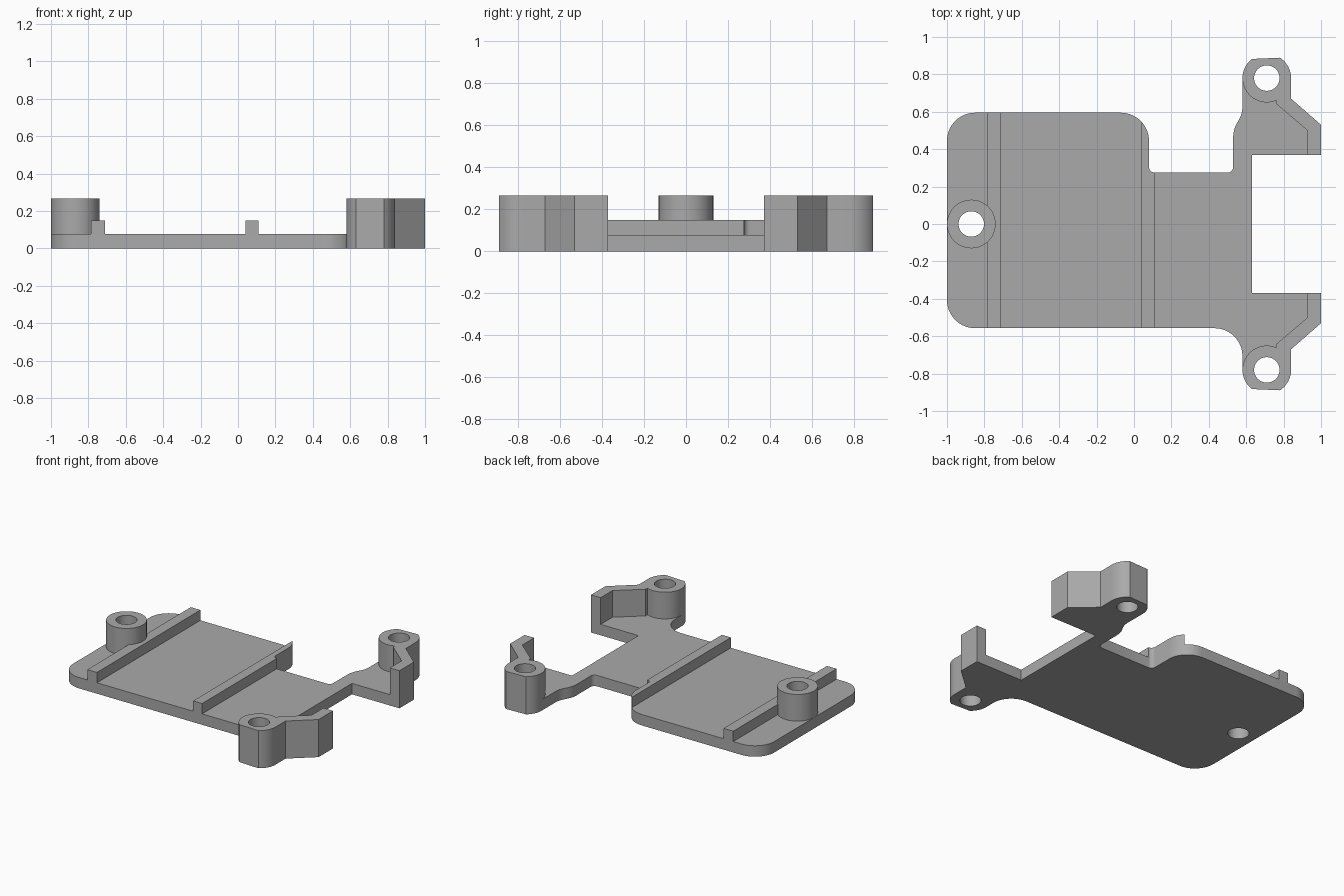
import bpy
import bmesh
from math import cos, sin, radians

if "Cube" in bpy.data.objects:
    bpy.data.objects.remove(bpy.data.objects["Cube"], do_unlink=True)

grey = bpy.data.materials.new("plain grey")
grey.use_nodes = True
grey.diffuse_color = (0.4, 0.4, 0.4, 1)
grey.node_tree.nodes["Principled BSDF"].inputs["Base Color"].default_value = (0.4, 0.4, 0.4, 1)

FLOOR = 0.077     # base plate thickness
RIB = 0.15        # rib height
TOP = 0.265       # boss and lug height
BOSS_R, HOLE_R = 0.13, 0.068
LUG_X, LUG_Y = 0.71, 0.78
BOSS_X = -0.87


def arc(cx, cy, r, start, end, n=10):
    """Points along an arc, angles in degrees."""
    steps = [radians(start + (end - start) * i / n) for i in range(n + 1)]
    return [(cx + r * cos(a), cy + r * sin(a)) for a in steps]


def ring(cx, cy, r):
    return arc(cx, cy, r, 0, 360, 48)[:-1]


def flip(points):
    """Mirror a profile front to back, keeping its winding."""
    return [(x, -y) for x, y in reversed(points)]


def extrude(name, outline, z0, z1):
    bm = bmesh.new()
    face = bm.faces.new([bm.verts.new((x, y, z0)) for x, y in outline])
    out = bmesh.ops.extrude_face_region(bm, geom=[face], use_keep_orig=True)
    tops = [v for v in out["geom"] if isinstance(v, bmesh.types.BMVert)]
    bmesh.ops.translate(bm, verts=tops, vec=(0, 0, z1 - z0))
    bmesh.ops.recalc_face_normals(bm, faces=bm.faces)
    mesh = bpy.data.meshes.new(name)
    bm.to_mesh(mesh)
    bm.free()
    mesh.materials.append(grey)
    obj = bpy.data.objects.new(name, mesh)
    bpy.context.collection.objects.link(obj)
    return obj


def activate(obj):
    bpy.ops.object.select_all(action="DESELECT")
    obj.select_set(True)
    bpy.context.view_layer.objects.active = obj


def drill(obj, x, y):
    """Cut a round screw hole right through a part."""
    cutter = extrude("hole_cutter", ring(x, y, HOLE_R), -0.1, 0.4)
    cutter.hide_render = True
    activate(obj)
    mod = obj.modifiers.new("hole", "BOOLEAN")
    mod.operation, mod.solver, mod.object = "DIFFERENCE", "EXACT", cutter
    bpy.ops.object.modifier_apply(modifier=mod.name)
    bpy.data.objects.remove(cutter, do_unlink=True)


# Outer edge of the back lug, shared by the plate and the raised wall
lug_edge = ([(1, 0.37), (1, 0.53), (0.84, 0.67)]
            + arc(LUG_X, LUG_Y, BOSS_R, 0, 57, 8)
            + arc(LUG_X, LUG_Y, BOSS_R, 128, 180, 8))
inner_fillet = arc(0.11, 0.305, 0.03, -90, -180, 6)

# Base plate
outline = (arc(-0.85, -0.407, 0.15, 180, 270)
           + arc(0.43, -0.707, 0.15, 90, 0)
           + flip(lug_edge)
           + [(0.63, -0.37), (0.63, 0.37)]
           + lug_edge
           + arc(0.43, 0.63, 0.15, 0, -33, 6)
           + arc(0.69, 0.461, 0.16, 147, 180, 6)[1:]
           + arc(0.50, 0.305, 0.03, 0, -90, 6)
           + inner_fillet
           + arc(-0.07, 0.445, 0.15, 0, 90)
           + arc(-0.85, 0.445, 0.15, 90, 180))
plate = extrude("base_plate", outline, 0, FLOOR)
for hx, hy in ((BOSS_X, 0), (LUG_X, LUG_Y), (LUG_X, -LUG_Y)):
    drill(plate, hx, hy)
parts = [plate]

# Raised lugs with their bent corner walls
lug = (lug_edge
       + arc(LUG_X, LUG_Y, BOSS_R, 180, 294, 16)[1:]
       + [(0.763, 0.64), (0.925, 0.502), (0.925, 0.37)])
for name, profile, side in (("back_lug", lug, 1), ("front_lug", flip(lug), -1)):
    obj = extrude(name, profile, FLOOR, TOP)
    drill(obj, LUG_X, side * LUG_Y)
    parts.append(obj)

# Round screw boss
boss = extrude("screw_boss", ring(BOSS_X, 0, BOSS_R), FLOOR, TOP)
drill(boss, BOSS_X, 0)
parts.append(boss)

# Cross ribs, the right one following the plate edge
parts.append(extrude("outer_rib", [(-0.785, -0.557), (-0.71, -0.557),
                                   (-0.71, 0.595), (-0.785, 0.595)], FLOOR, RIB))
parts.append(extrude("inner_rib", [(0.04, -0.557), (0.11, -0.557)] + inner_fillet
                     + arc(-0.07, 0.445, 0.15, 0, 43, 6), FLOOR, RIB))

for obj in parts:
    activate(obj)
    bpy.ops.object.shade_smooth_by_angle(angle=radians(30))
